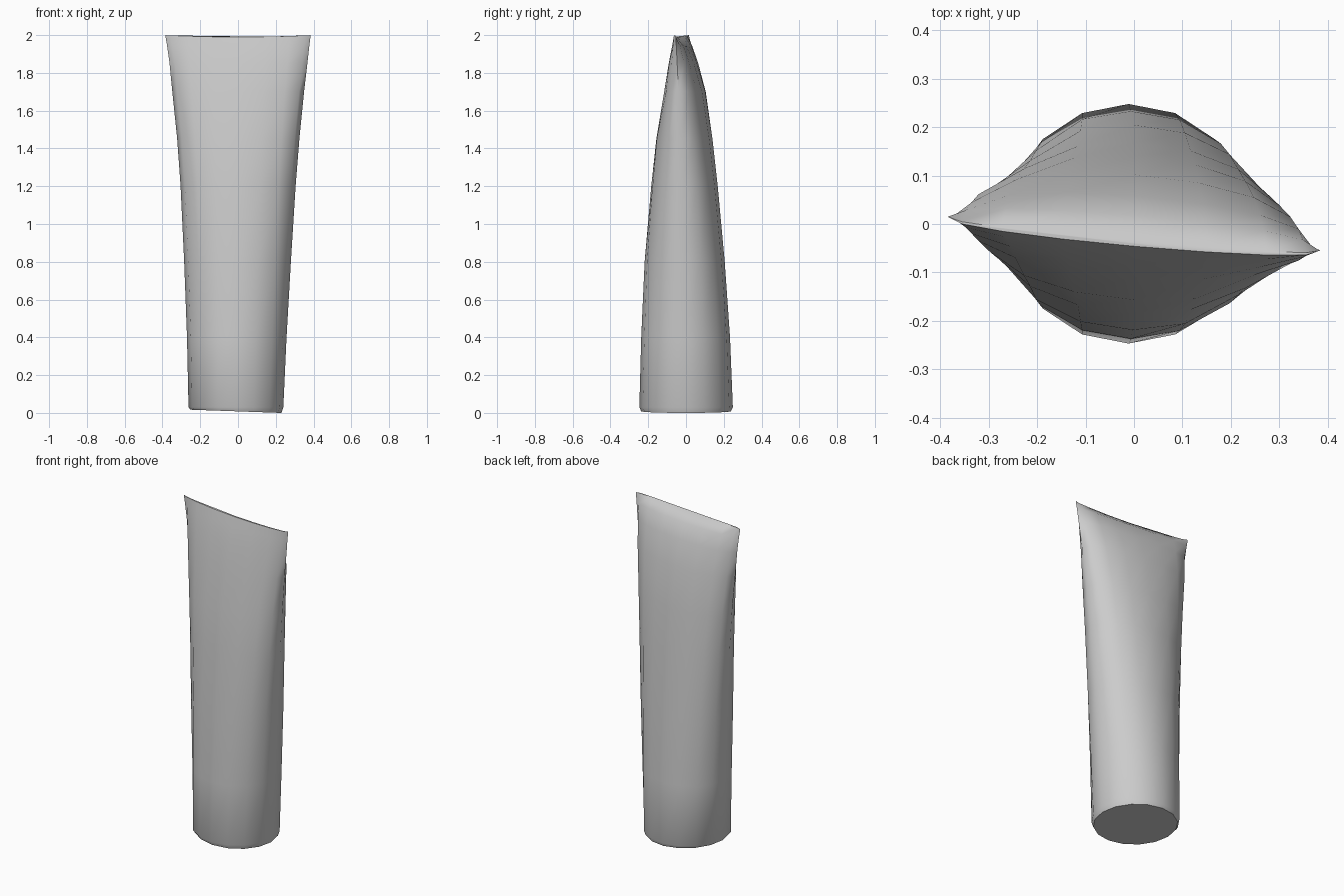
import bpy, bmesh, math

cube = bpy.data.objects.get("Cube")
if cube:
    bpy.data.objects.remove(cube)

SIDES = 16

# One flat grey for the whole tube
grey = bpy.data.materials.new("tube grey")
grey.use_nodes = True
colour = (0.6, 0.6, 0.6, 1)
grey.diffuse_color = colour
grey.node_tree.nodes["Principled BSDF"].inputs["Base Color"].default_value = colour

# Sections going up: height, left x, right x, front y, back y
SECTIONS = [
    (0.03, -0.262, 0.24, -0.247, 0.248),
    (0.4, -0.27, 0.257, -0.237, 0.233),
    (0.8, -0.285, 0.28, -0.219, 0.205),
    (1.2, -0.304, 0.305, -0.184, 0.168),
    (1.45, -0.322, 0.325, -0.157, 0.14),
    (1.7, -0.348, 0.35, -0.112, 0.102),
    (1.85, -0.363, 0.368, -0.084, 0.058),
    (1.94, -0.376, 0.378, -0.06, 0.018),
    (1.99, -0.385, 0.385, -0.046, -0.036),
]


def section(z, x0, x1, front, back):
    """Round at the base, flattening into a slightly twisted crimp."""
    t = z / 2
    points = []
    for i in range(SIDES):
        a = math.tau * i / SIDES
        c, s = math.cos(a), math.sin(a)
        x = (x0 + x1) / 2 + (x1 - x0) / 2 * c
        mid = -0.02 * t ** 2
        end_y = mid - 0.035 * c * t ** 2
        reach = (back if s > 0 else front) - mid
        bulge = abs(s) ** (1 - 0.2 * t)
        # The crimp lifts slightly at both corners
        lift = 0.01 * c * c * t ** 8
        points.append((x, end_y + reach * bulge, z + lift))
    return points


def build_tube():
    bm = bmesh.new()
    rings = [[bm.verts.new(p) for p in section(*row)] for row in SECTIONS]
    # Softened rim around a slightly tilted base
    rim = [bm.verts.new((v.co.x * 0.96, v.co.y * 0.96,
                         0.008 - 0.034 * v.co.x)) for v in rings[0]]
    rings.insert(0, rim)
    for low, high in zip(rings, rings[1:]):
        for i in range(SIDES):
            j = (i + 1) % SIDES
            bm.faces.new((low[i], low[j], high[j], high[i]))
    # Closed base and sealed crimp
    bm.faces.new(rings[0][::-1])
    bm.faces.new(rings[-1])
    bmesh.ops.recalc_face_normals(bm, faces=bm.faces)
    mesh = bpy.data.meshes.new("squeeze_tube")
    bm.to_mesh(mesh)
    bm.free()
    mesh.materials.append(grey)
    tube = bpy.data.objects.new("squeeze_tube", mesh)
    bpy.context.collection.objects.link(tube)
    return tube


tube = build_tube()
bpy.context.view_layer.objects.active = tube
tube.select_set(True)
bpy.ops.object.shade_smooth_by_angle(angle=math.radians(50))
